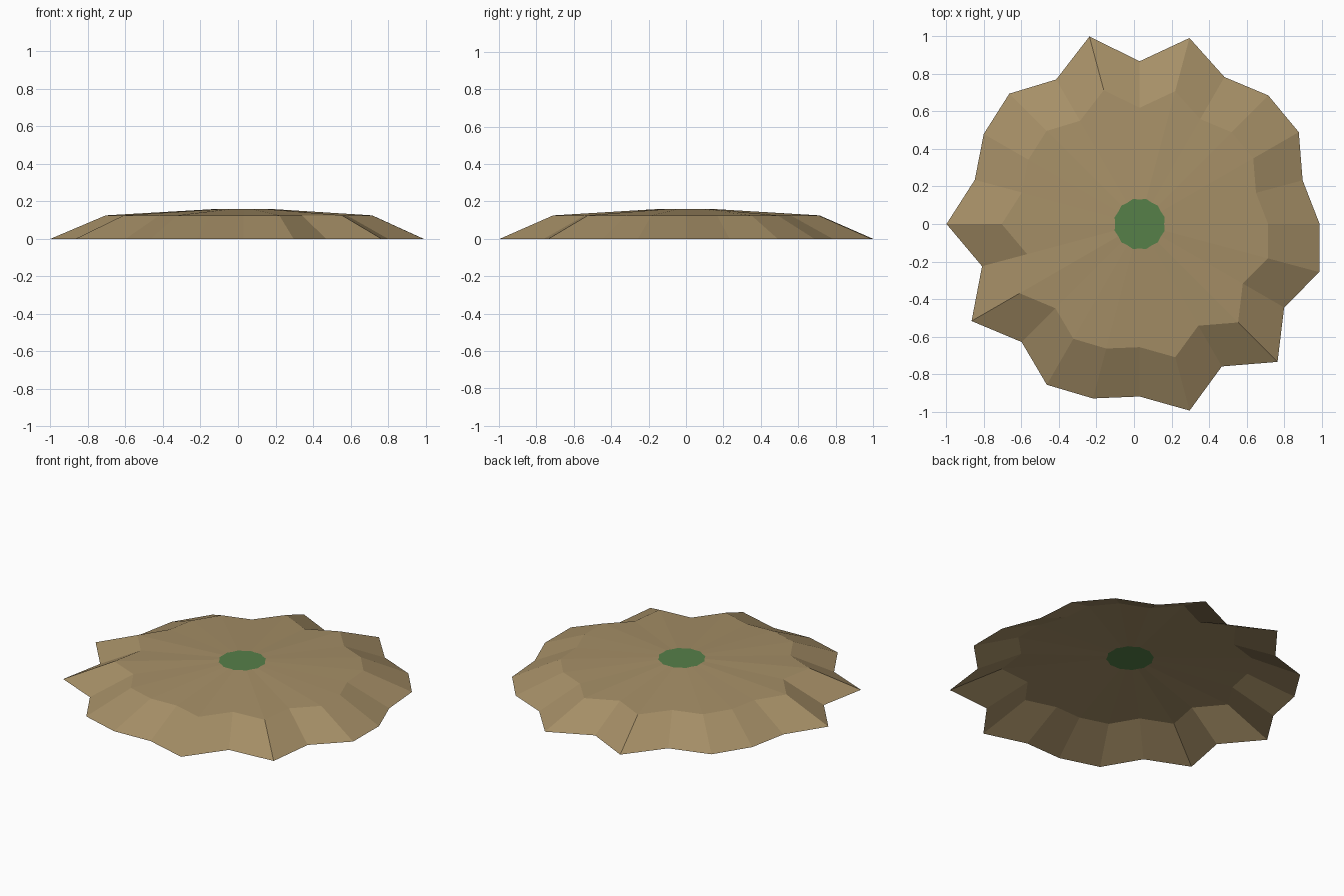
import bpy, bmesh
from math import cos, sin, radians

if "Cube" in bpy.data.objects:
    bpy.data.objects.remove(bpy.data.objects["Cube"])

def material(name, rgb):
    m = bpy.data.materials.new(name)
    m.diffuse_color = (*rgb, 1)
    m.use_nodes = True
    m.node_tree.nodes["Principled BSDF"].inputs["Base Color"].default_value = m.diffuse_color
    return m

earth = material("dry_earth", (0.38, 0.275, 0.135))
grass = material("grass_green", (0.092, 0.215, 0.066))

# Irregular outline radius, one value every 15 degrees
RADII = [0.96, 0.90, 0.98, 0.97, 0.905, 1.027, 0.868, 1.035, 0.89, 0.983, 0.96, 0.91,
         1.03, 0.87, 1.035, 0.89, 0.99, 0.963, 0.92, 1.03, 0.877, 1.04, 0.89, 0.992]
N = len(RADII)
CX = 0.03

def ring(bm, radii, z):
    return [bm.verts.new((CX + r * cos(radians(15 * i)), r * sin(radians(15 * i)), z))
            for i, r in enumerate(radii)]

bm = bmesh.new()
# Open-bottomed mound: ground edge, shoulder, and the rim of the top patch
rings = [ring(bm, RADII, 0.0),
         ring(bm, [r * 0.714 for r in RADII], 0.125),
         ring(bm, [0.138 if i % 2 else 0.131 for i in range(N)], 0.16)]
for low, high in zip(rings, rings[1:]):
    for i in range(N):
        j = (i + 1) % N
        bm.faces.new((low[i], low[j], high[j], high[i]))

# Flat grassy patch on the summit
centre = bm.verts.new((CX, 0, 0.16))
for i in range(N):
    bm.faces.new((rings[-1][i], rings[-1][(i + 1) % N], centre)).material_index = 1

mesh = bpy.data.meshes.new("mound")
bm.to_mesh(mesh)
bm.free()
mesh.materials.append(earth)
mesh.materials.append(grass)
bpy.context.collection.objects.link(bpy.data.objects.new("mound", mesh))
